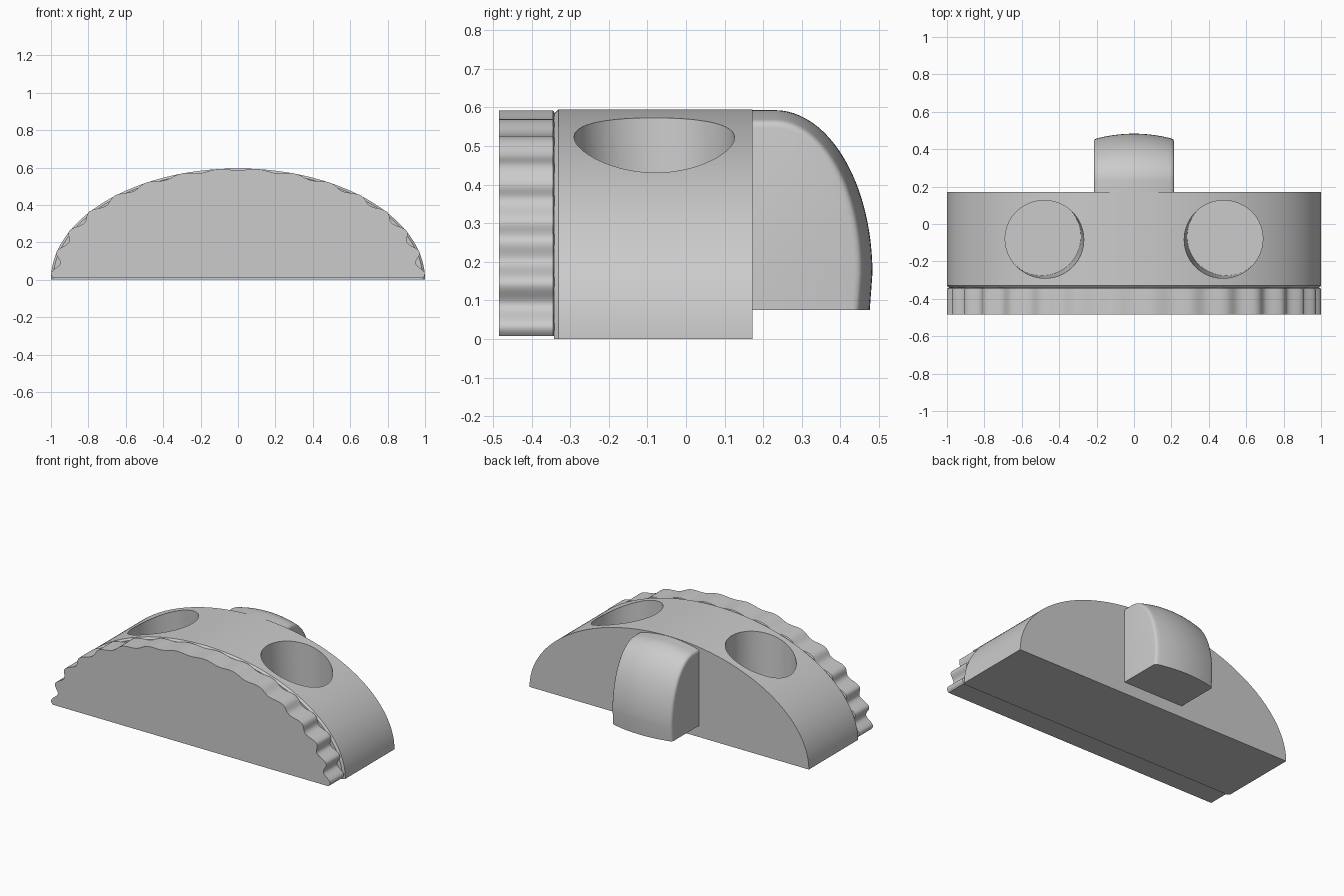
import bpy, bmesh
from math import sin, cos, pi, radians, sqrt

cube = bpy.data.objects.get("Cube")
if cube:
    bpy.data.objects.remove(cube)

grey = bpy.data.materials.new("plain grey")
grey.use_nodes = True
GREY = (0.6, 0.6, 0.6, 1)
grey.diffuse_color = GREY
grey.node_tree.nodes["Principled BSDF"].inputs["Base Color"].default_value = GREY


def loft(name, rings):
    """Skin a list of equal-length closed rings and cap both ends."""
    bm = bmesh.new()
    loops = [[bm.verts.new(p) for p in ring] for ring in rings]
    n = len(loops[0])
    for a, b in zip(loops, loops[1:]):
        for i in range(n):
            j = (i + 1) % n
            bm.faces.new((a[i], a[j], b[j], b[i]))
    bm.faces.new(loops[0][::-1])
    bm.faces.new(loops[-1])
    bmesh.ops.recalc_face_normals(bm, faces=bm.faces)
    mesh = bpy.data.meshes.new(name)
    bm.to_mesh(mesh)
    bm.free()
    mesh.materials.append(grey)
    obj = bpy.data.objects.new(name, mesh)
    bpy.context.collection.objects.link(obj)
    return obj


def select_only(obj):
    bpy.ops.object.select_all(action='DESELECT')
    obj.select_set(True)
    bpy.context.view_layer.objects.active = obj


def smooth(obj, angle=30):
    select_only(obj)
    bpy.ops.object.shade_smooth_by_angle(angle=radians(angle))


# Half-ellipse body with a small chamfer at the front
HEIGHT = 0.595
STEPS = 96


def half_ellipse(y, inset=0):
    angles = [pi * i / STEPS for i in range(STEPS + 1)]
    return [((1 - inset) * cos(t), y, (HEIGHT - inset) * sin(t)) for t in angles]


body = loft("body", [half_ellipse(-0.342, 0.012), half_ellipse(-0.33),
                     half_ellipse(0.172)])

# Two slightly slanted round sockets sunk into the top
for side in (-1, 1):
    def circle(z, x, y, r=0.208):
        return [(side * x + r * cos(2 * pi * i / 64), y + r * sin(2 * pi * i / 64), z)
                for i in range(64)]
    cutter = loft("socket_cutter", [circle(0.1, 0.492, -0.068),
                                    circle(0.7, 0.472, -0.088)])
    cutter.hide_render = True
    mod = body.modifiers.new("socket", 'BOOLEAN')
    mod.operation = 'DIFFERENCE'
    mod.solver = 'EXACT'
    mod.object = cutter
    select_only(body)
    bpy.ops.object.modifier_apply(modifier=mod.name)
    bpy.data.objects.remove(cutter)
smooth(body)

# Front plate with a scalloped rim
PITCH = radians(11.7)


def scalloped(y, inset=0):
    ring = []
    count = 240
    for i in range(count + 1):
        t = pi * i / count
        depth = 0.016 + 0.024 * abs(cos(t))
        wave = 0.5 + 0.5 * cos(2 * pi * (t - pi / 2) / PITCH)
        r = 1 - inset - depth * wave
        ring.append((r * cos(t), y, 0.008 + (HEIGHT - 0.008) * r * sin(t)))
    return ring


plate = loft("scalloped_front_plate", [scalloped(-0.485), scalloped(-0.345),
                                       scalloped(-0.34, 0.012)])
smooth(plate, 35)

# Back knob: a rounded quarter profile, crowned across its width
def knob_ring(x, drop):
    arc = [pi / 2 * i / 24 for i in range(25)]
    points = [(0.16, 0.075), (0.16, 0.593 - drop)]
    points += [(0.23 + (0.253 - drop) * sin(t), 0.17 + (0.423 - drop) * cos(t))
               for t in arc]
    points.append((0.476 - drop, 0.075))
    return [(x, y, z) for y, z in points]


half = [(0.215, 0.046), (0.213, 0.036), (0.207, 0.029), (0.197, 0.025)]
crown = [(0.18 * (1 - i / 8), 0.021 * (1 - i / 8) ** 2) for i in range(9)]
sections = half + crown
sections += [(-x, d) for x, d in reversed(sections[:-1])]
knob = loft("back_knob", [knob_ring(x, d) for x, d in sections])
smooth(knob)
